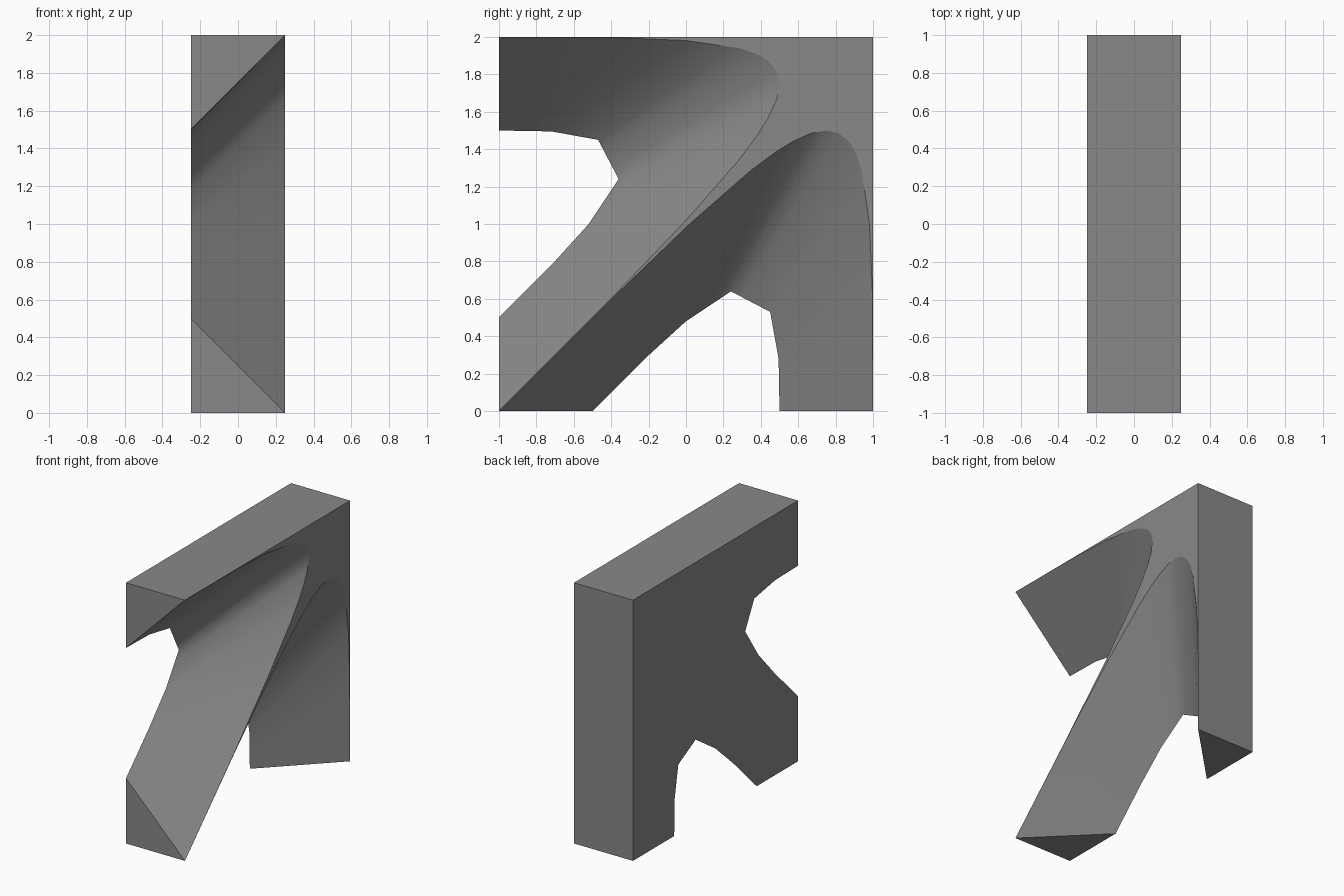
import bpy, bmesh

if "Cube" in bpy.data.objects:
    bpy.data.objects.remove(bpy.data.objects["Cube"])

T = 0.25  # half thickness


def bezier(t):
    # Outer notch curve: cubic with both handles on the top corner
    a, b, m = (1 - t) ** 3, t ** 3, 3 * t * (1 - t)
    return (-a + m - b, 2 * a + 2 * m)


# Inner notch outline, and the outer-curve parameter each point joins to
inner_pts = [(-1, 1.5), (-0.72, 1.495), (-0.47, 1.45), (-0.36, 1.24),
             (-0.52, 1.0), (-0.72, 0.78), (-1, 0.5)]
keys = [0, 0.211, 0.31, 0.5, 0.69, 0.789, 1]


def inner(t):
    for i in range(6):
        if t <= keys[i + 1] + 1e-9:
            f = (t - keys[i]) / (keys[i + 1] - keys[i])
            (a, b), (c, d) = inner_pts[i], inner_pts[i + 1]
            return (a + (c - a) * f, b + (d - b) * f)


params = [0, 0.12, 0.211, 0.31, 0.36, 0.40, 0.45, 0.5,
          0.55, 0.60, 0.64, 0.69, 0.789, 0.89, 1]


def mirror(p):
    # Reflection across the diagonal that runs along the middle arm
    return (p[1] - 1, p[0] + 1)


bm = bmesh.new()
cache = {}


def V(x, p):
    k = (x, round(p[0], 4), round(p[1], 4))
    if k not in cache:
        cache[k] = bm.verts.new(k)
    return cache[k]


def face(pts, smooth=False):
    f = bm.faces.new([V(x, p) for x, p in pts])
    f.smooth = smooth


up_out = [bezier(t) for t in params]
up_in = [inner(t) for t in params]
lo_out = [mirror(p) for p in up_out]
lo_in = [mirror(p) for p in up_in]

# Smooth sloping notch walls
for o, n in ((up_out, up_in), (lo_out, lo_in)):
    for i in range(len(params) - 1):
        face([(T, o[i]), (T, o[i + 1]), (-T, n[i + 1]), (-T, n[i])], True)

# Large flat sides
face([(T, (1, 2))] + [(T, p) for p in lo_out] + [(T, p) for p in up_out[::-1][1:]])
face([(-T, (1, 2)), (-T, (1, 0))] + [(-T, p) for p in lo_in] + [(-T, (-1, 0))]
     + [(-T, p) for p in up_in[::-1]] + [(-T, (-1, 2))])

# Top and back walls, then triangular arm ends
face([(T, (-1, 2)), (T, (1, 2)), (-T, (1, 2)), (-T, (-1, 2))])
face([(T, (1, 0)), (T, (1, 2)), (-T, (1, 2)), (-T, (1, 0))])
for corner, cut in (((-1, 2), (-1, 1.5)), ((-1, 0), (-1, 0.5)),
                    ((-1, 0), (-0.5, 0)), ((1, 0), (0.5, 0))):
    face([(T, corner), (-T, corner), (-T, cut)])

bmesh.ops.recalc_face_normals(bm, faces=bm.faces)
for e in bm.edges:
    e.smooth = all(f.smooth for f in e.link_faces)
# Keep the ridge between the two notches crisp
for e in bm.edges:
    if len(e.link_faces) != 2:
        e.smooth = False

me = bpy.data.meshes.new("notched_corner_block")
bm.to_mesh(me)
bm.free()
ob = bpy.data.objects.new("notched_corner_block", me)
bpy.context.collection.objects.link(ob)

mat = bpy.data.materials.new("mid grey")
mat.diffuse_color = (0.25, 0.25, 0.25, 1)
mat.use_nodes = True
mat.node_tree.nodes["Principled BSDF"].inputs["Base Color"].default_value = mat.diffuse_color
me.materials.append(mat)
